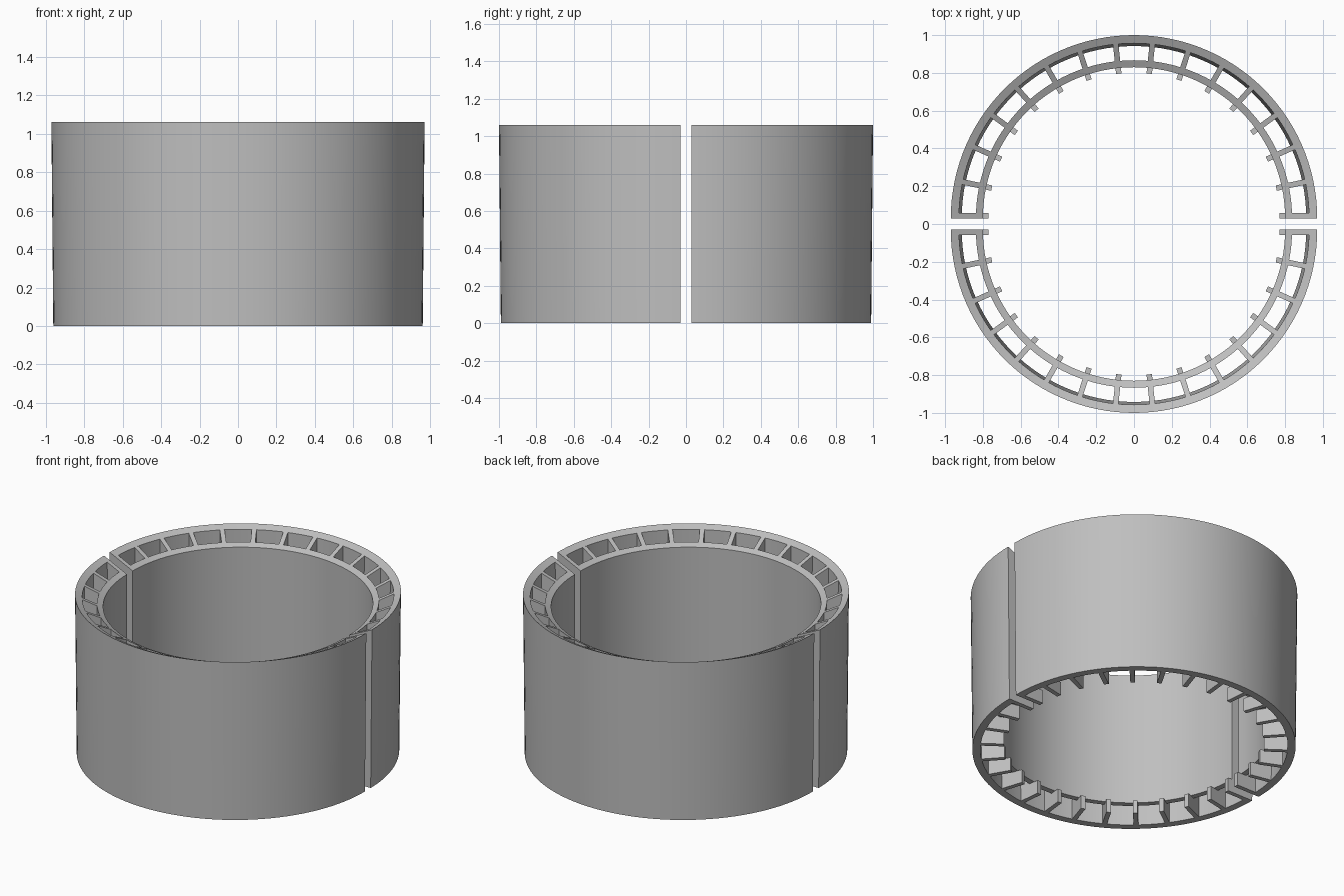
import bpy, bmesh, math
from mathutils import Matrix, Vector

if "Cube" in bpy.data.objects:
    bpy.data.objects.remove(bpy.data.objects["Cube"])

GAP = 0.03        # half of the split between the two shells
SEG = 60          # segments per half ring
RIB_W = 0.029
STEP = 12         # degrees between ribs

grey = bpy.data.materials.new("plain grey")
grey.diffuse_color = (0.52, 0.52, 0.52, 1)
grey.use_nodes = True
grey.node_tree.nodes["Principled BSDF"].inputs["Base Color"].default_value = grey.diffuse_color


def top(r):
    """Height of the funnel-shaped top rim at radius r."""
    return 1.06 - 0.47 * (0.97 - r)


def finish(bm, name):
    bmesh.ops.translate(bm, verts=bm.verts, vec=(0, GAP, 0))
    bmesh.ops.recalc_face_normals(bm, faces=bm.faces)
    me = bpy.data.meshes.new(name)
    bm.to_mesh(me)
    bm.free()
    me.materials.append(grey)
    ob = bpy.data.objects.new(name, me)
    bpy.context.collection.objects.link(ob)
    # second shell half on the front side
    mod = ob.modifiers.new("front half", 'MIRROR')
    mod.use_axis = (False, True, False)
    mod.use_mirror_merge = False
    bpy.ops.object.select_all(action='DESELECT')
    ob.select_set(True)
    bpy.context.view_layer.objects.active = ob
    bpy.ops.object.shade_smooth_by_angle(angle=math.radians(20))
    return ob


def half_ring(name, profile):
    """Sweep a closed (radius, z) profile through 180 degrees and cap it."""
    bm = bmesh.new()
    rings = []
    for i in range(SEG + 1):
        a = math.pi * i / SEG
        rings.append([bm.verts.new((r * math.cos(a), r * math.sin(a), z)) for r, z in profile])
    n = len(profile)
    for p, q in zip(rings, rings[1:]):
        for k in range(n):
            bm.faces.new((p[k], q[k], q[(k + 1) % n], p[(k + 1) % n]))
    bm.faces.new(rings[0])
    bm.faces.new(rings[-1])
    return finish(bm, name)


# tapered outer wall
half_ring("outer_wall", [(0.96, 0), (0.97, 1.06), (0.927, top(0.927)), (0.912, 0)])

# inner wall, raised above the rib feet
half_ring("inner_wall", [(0.80, 0.09), (0.837, 0.09), (0.837, top(0.837)), (0.80, top(0.80))])

# radial ribs with feet that reach inside the inner wall
rib = [(0.77, 0), (0.918, 0), (0.932, top(0.932)), (0.83, top(0.83)), (0.83, 0.09), (0.77, 0.09)]
bm = bmesh.new()
for deg in range(0, 181, STEP):
    # end ribs sit flush with the split
    t0 = 0 if deg == 0 else -RIB_W if deg == 180 else -RIB_W / 2
    if deg == 180:
        t0 = -RIB_W
    rot = Matrix.Rotation(math.radians(deg), 3, 'Z')
    a, b = [[bm.verts.new(rot @ Vector((r, t, z))) for r, z in rib] for t in (t0, t0 + RIB_W)]
    bm.faces.new(a)
    bm.faces.new(b)
    for k in range(len(rib)):
        j = (k + 1) % len(rib)
        bm.faces.new((a[k], b[k], b[j], a[j]))
finish(bm, "ribs")
